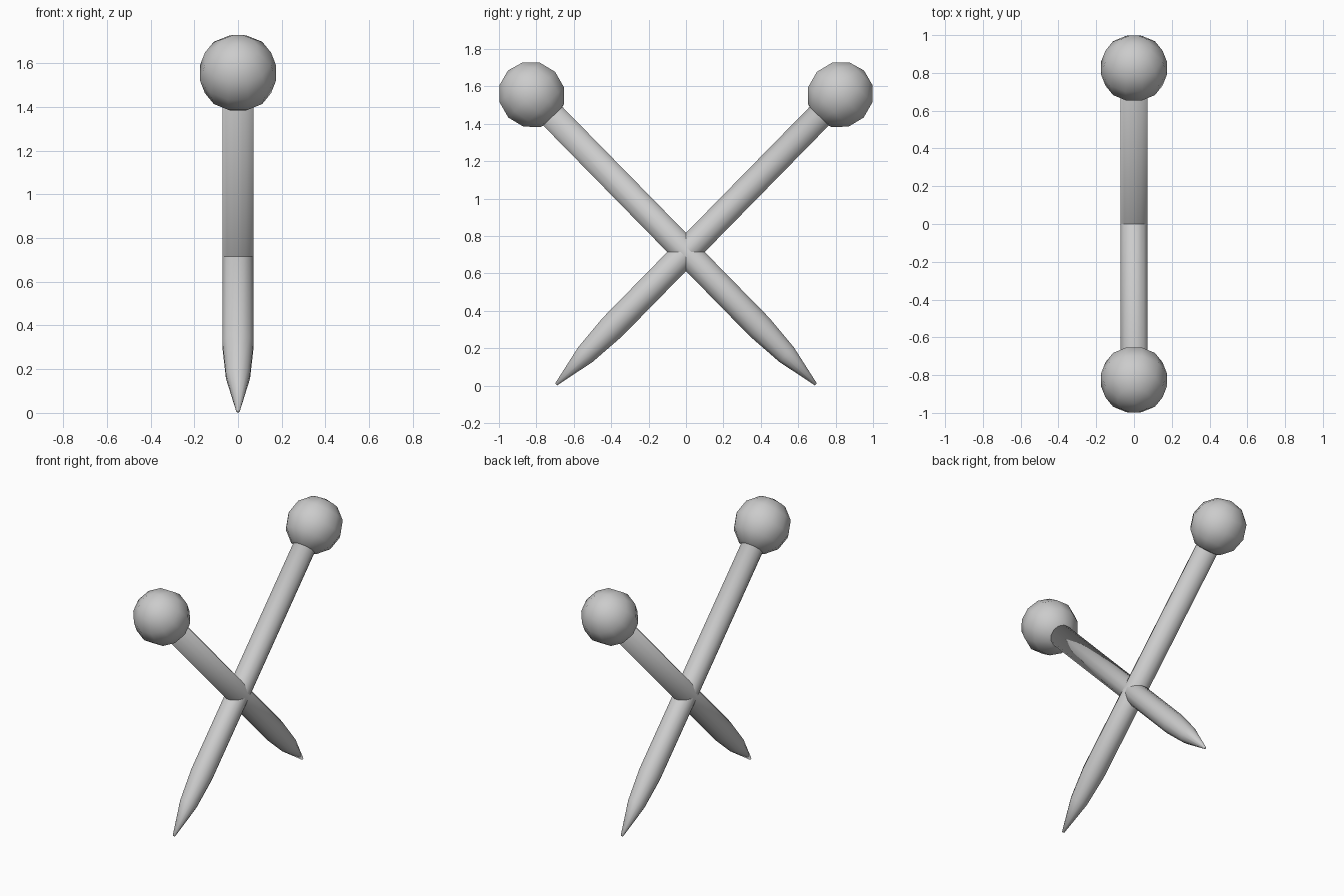
import bpy, bmesh, math
from mathutils import Matrix, Vector

if "Cube" in bpy.data.objects:
    bpy.data.objects.remove(bpy.data.objects["Cube"])

SIDES = 12
BALL_R = 0.181
TIP = Vector((0, 0.695, 0.006))
BALL = Vector((0, -0.825, 1.556))


def lathe(name, profile, matrix):
    """Turn a (radius, height) profile around z; radius 0 makes a pole."""
    bm = bmesh.new()
    rings = []
    for r, z in profile:
        if r == 0:
            rings.append([bm.verts.new((0, 0, z))] * SIDES)
        else:
            angles = [2 * math.pi * (i + 0.5) / SIDES for i in range(SIDES)]
            rings.append([bm.verts.new((r * math.cos(a), r * math.sin(a), z)) for a in angles])
    for low, high in zip(rings, rings[1:]):
        for i in range(SIDES):
            j = (i + 1) % SIDES
            corners = list(dict.fromkeys((low[i], low[j], high[j], high[i])))
            bm.faces.new(corners)
    bmesh.ops.transform(bm, matrix=matrix, verts=bm.verts)
    bmesh.ops.recalc_face_normals(bm, faces=bm.faces)
    mesh = bpy.data.meshes.new(name)
    bm.to_mesh(mesh)
    bm.free()
    obj = bpy.data.objects.new(name, mesh)
    bpy.context.collection.objects.link(obj)
    for p in mesh.polygons:
        p.use_smooth = True
    return obj


for side, label in ((1, "a"), (-1, "b")):
    tip = Vector((0, TIP.y * side, TIP.z))
    ball = Vector((0, BALL.y * side, BALL.z))
    axis = ball - tip
    length = axis.length
    # local z runs from the tip to the ball, local x stays horizontal
    z = axis.normalized()
    x = Vector((1, 0, 0))
    y = z.cross(x)
    frame = Matrix.Translation(tip) @ Matrix((x, y, z)).transposed().to_4x4()

    # pointed shaft
    shaft = [(0, 0), (0.008, 0.002), (0.057, 0.225), (0.074, 0.43),
             (0.074, length - 0.08), (0, length - 0.08)]
    lathe("pin_shaft_" + label, shaft, frame)

    # faceted ball head
    head = []
    for k in range(7):
        a = math.pi * k / 6
        r = 0 if k in (0, 6) else BALL_R * math.sin(a)
        head.append((r, length - BALL_R * math.cos(a)))
    lathe("pin_head_" + label, head, frame)
